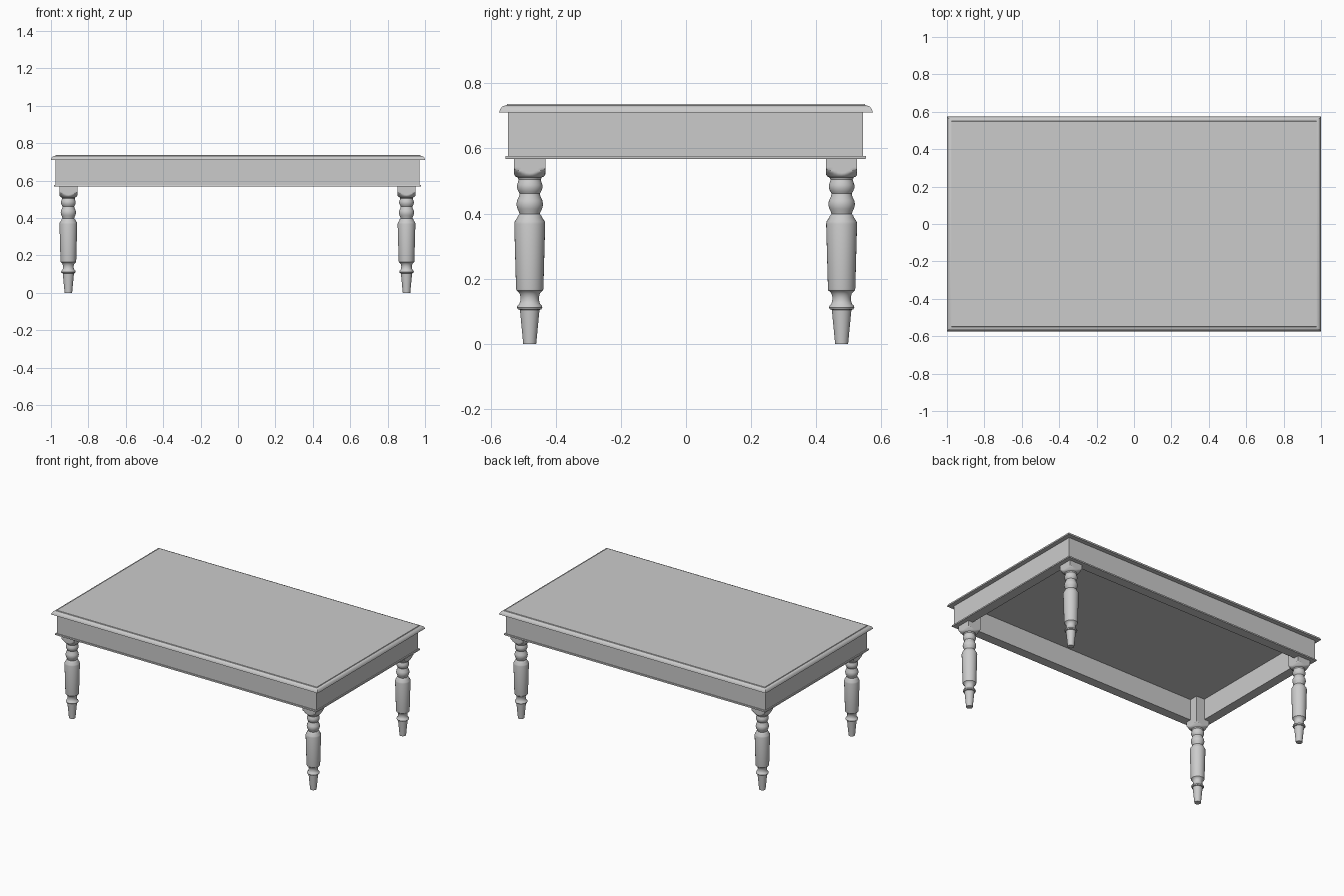
import bpy, bmesh, math
from mathutils import Vector

cube = bpy.data.objects.get("Cube")
if cube:
    bpy.data.objects.remove(cube, do_unlink=True)

grey = bpy.data.materials.new("plain grey")
grey.use_nodes = True
grey.diffuse_color = (0.6, 0.6, 0.6, 1)
grey.node_tree.nodes["Principled BSDF"].inputs["Base Color"].default_value = (0.6, 0.6, 0.6, 1)


def finish(name, bm, location, angle):
    bmesh.ops.recalc_face_normals(bm, faces=bm.faces)
    mesh = bpy.data.meshes.new(name)
    bm.to_mesh(mesh)
    bm.free()
    mesh.materials.append(grey)
    obj = bpy.data.objects.new(name, mesh)
    bpy.context.collection.objects.link(obj)
    obj.location = location
    bpy.ops.object.select_all(action="DESELECT")
    obj.select_set(True)
    bpy.context.view_layer.objects.active = obj
    bpy.ops.object.shade_smooth_by_angle(angle=math.radians(angle))
    return obj


def bridge(bm, a, b):
    n = len(a)
    for i in range(n):
        j = (i + 1) % n
        bm.faces.new((a[i], a[j], b[j], b[i]))


def rect_sweep(name, half, profile, location, hollow):
    """Sweep an (inset, z) profile round a rectangle; hollow closes it into a frame."""
    bm = bmesh.new()
    rings = []
    for inset, z in profile:
        x, y = half[0] - inset, half[1] - inset
        rings.append([bm.verts.new((sx * x, sy * y, z))
                      for sx, sy in ((-1, -1), (1, -1), (1, 1), (-1, 1))])
    for a, b in zip(rings, rings[1:]):
        bridge(bm, a, b)
    if hollow:
        bridge(bm, rings[-1], rings[0])
    else:
        bm.faces.new(rings[0])
        bm.faces.new(rings[-1])
    return finish(name, bm, location, 25)


def turned_leg(name, location, profile, block, z_top, sides=32):
    """Lathe the profile, then flare into a square block clipped from a cone."""
    bm = bmesh.new()
    steps = 7
    flare = [(0.047 + 0.024 * i / steps, 0.518 + 0.025 * i / steps) for i in range(steps + 1)]
    rings = []
    for r, z in profile + flare + [(0.071, z_top)]:
        ring = []
        for i in range(sides):
            a = 2 * math.pi * i / sides
            x, y = r * math.cos(a), r * math.sin(a)
            ring.append(bm.verts.new((max(-block, min(block, x)),
                                      max(-block, min(block, y)), z)))
        rings.append(ring)
    for a, b in zip(rings, rings[1:]):
        bridge(bm, a, b)
    bm.faces.new(rings[0])
    bm.faces.new(rings[-1])
    return finish(name, bm, location, 35)


# Table top with a rounded edge and a small raised step
rect_sweep("table_top", (1.0, 0.574),
           [(0, 0.71), (0.001, 0.715), (0.004, 0.722), (0.009, 0.728),
            (0.015, 0.731), (0.023, 0.732), (0.025, 0.736)],
           (0, 0, 0), False)

# Apron frame and the thin bead along its lower edge
base = Vector((-0.003, -0.001, 0))
rect_sweep("apron", (0.973, 0.545),
           [(0, 0.576), (0, 0.71), (0.055, 0.71), (0.055, 0.576)], base, True)
rect_sweep("apron_bead", (0.982, 0.554),
           [(0.001, 0.568), (0, 0.572), (0.001, 0.577), (0.064, 0.577), (0.064, 0.568)],
           base, True)

# Turned legs, (radius, height) from the foot up
leg_profile = [
    (0.020, 0), (0.030, 0.104), (0.036, 0.106), (0.039, 0.112), (0.037, 0.118),
    (0.032, 0.122), (0.029, 0.132), (0.028, 0.142), (0.031, 0.154), (0.036, 0.160),
    (0.041, 0.164), (0.042, 0.170), (0.0475, 0.368), (0.046, 0.376), (0.038, 0.388),
    (0.036, 0.394), (0.031, 0.398), (0.033, 0.405), (0.038, 0.415), (0.041, 0.428),
    (0.039, 0.440), (0.033, 0.452), (0.031, 0.462), (0.035, 0.468), (0.039, 0.478),
    (0.039, 0.488), (0.036, 0.497), (0.034, 0.504), (0.037, 0.511), (0.044, 0.514)]
for fb, sy in (("front", -1), ("back", 1)):
    for lr, sx in (("left", 1), ("right", -1)):
        turned_leg(f"{fb}_{lr}_leg", base + Vector((sx * 0.904, sy * 0.479, 0)),
                   leg_profile, 0.048, 0.709)
